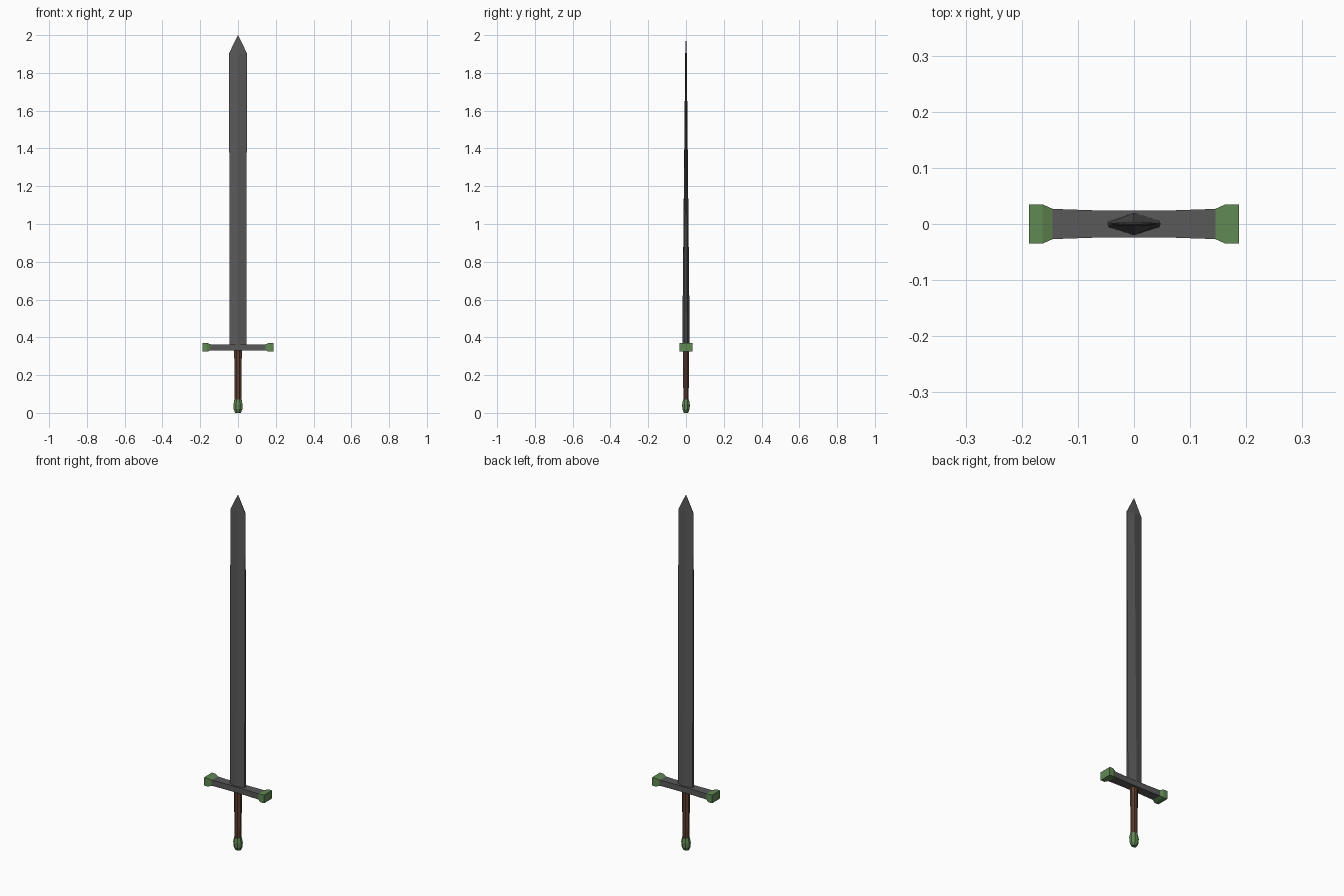
import bpy, bmesh, math

if "Cube" in bpy.data.objects:
    bpy.data.objects.remove(bpy.data.objects["Cube"])


def material(name, rgb):
    m = bpy.data.materials.new(name)
    m.diffuse_color = (*rgb, 1)
    m.use_nodes = True
    m.node_tree.nodes["Principled BSDF"].inputs["Base Color"].default_value = m.diffuse_color
    return m


steel = material("dark_steel", (0.1, 0.1, 0.1))
green = material("green_metal", (0.12, 0.25, 0.09))
leather = material("brown_leather", (0.11, 0.05, 0.03))


def loft(name, rings, mat, tip=None):
    """Skin equal-sized point rings; close the far end with a cap or a tip."""
    bm = bmesh.new()
    loops = [[bm.verts.new(p) for p in ring] for ring in rings]
    n = len(loops[0])
    for a, b in zip(loops, loops[1:]):
        for i in range(n):
            j = (i + 1) % n
            bm.faces.new((a[i], a[j], b[j], b[i]))
    bm.faces.new(loops[0][::-1])
    if tip:
        t = bm.verts.new(tip)
        for i in range(n):
            bm.faces.new((loops[-1][i], loops[-1][(i + 1) % n], t))
    else:
        bm.faces.new(loops[-1])
    bmesh.ops.recalc_face_normals(bm, faces=bm.faces)
    me = bpy.data.meshes.new(name)
    bm.to_mesh(me)
    bm.free()
    me.materials.append(mat)
    ob = bpy.data.objects.new(name, me)
    bpy.context.collection.objects.link(ob)
    return ob


def blade_ring(z, w, ridge, edge):
    return [(-w, -edge, z), (0, -ridge, z), (w, -edge, z),
            (w, edge, z), (0, ridge, z), (-w, edge, z)]


def octagon(z, rx, ry):
    angles = [math.tau * (i + 0.5) / 8 for i in range(8)]
    return [(rx * math.cos(a), ry * math.sin(a), z) for a in angles]


def guard_ring(x, hy, hz, zc=0.347):
    return [(x, -hy, zc - hz), (x, hy, zc - hz),
            (x, hy, zc + hz), (x, -hy, zc + hz)]


# Blade: ridged hexagonal section, thinning towards the point
loft("blade", [blade_ring(0.35, 0.045, 0.020, 0.006),
               blade_ring(1.905, 0.047, 0.004, 0.0015)], steel, tip=(0, 0, 2.0))

# Crossguard, slightly flared outwards
loft("crossguard", [guard_ring(x, hy, 0.016) for x, hy in
                    ((-0.147, 0.027), (-0.06, 0.024), (0.06, 0.024), (0.147, 0.027))], steel)

# Flared guard ends
for side, label in ((-1, "left"), (1, "right")):
    loft(f"guard_end_{label}", [guard_ring(side * 0.145, 0.027, 0.016),
                                guard_ring(side * 0.163, 0.035, 0.023),
                                guard_ring(side * 0.187, 0.035, 0.023)], green)

# Grip
loft("grip", [octagon(0.06, 0.019, 0.0155), octagon(0.335, 0.022, 0.0165)], leather)

# Pommel
loft("pommel", [octagon(0.0, 0.016, 0.012), octagon(0.02, 0.025, 0.021),
                octagon(0.045, 0.026, 0.022), octagon(0.07, 0.021, 0.0175)], green)
